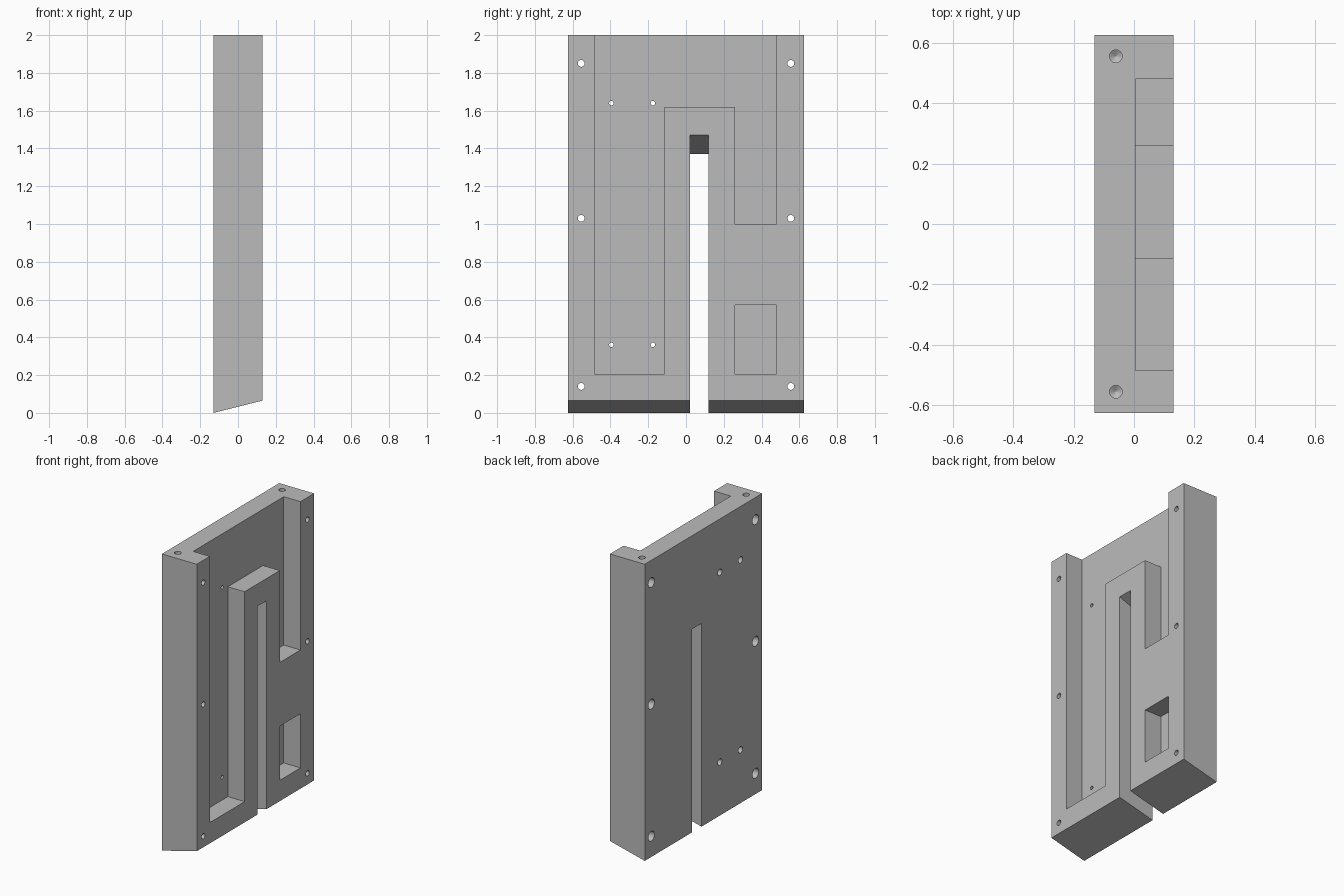
import bpy, bmesh, math
from mathutils import Matrix

if "Cube" in bpy.data.objects:
    bpy.data.objects.remove(bpy.data.objects["Cube"])

grey = bpy.data.materials.new("plain grey")
grey.use_nodes = True
colour = (0.5, 0.5, 0.5, 1)
grey.diffuse_color = colour
grey.node_tree.nodes["Principled BSDF"].inputs["Base Color"].default_value = colour

HX, HY = 0.13, 0.625       # half thickness, half width
FLOOR = 0.005              # pocket floor


def add_object(name, bm):
    bmesh.ops.recalc_face_normals(bm, faces=bm.faces)
    mesh = bpy.data.meshes.new(name)
    bm.to_mesh(mesh)
    bm.free()
    mesh.materials.append(grey)
    ob = bpy.data.objects.new(name, mesh)
    bpy.context.collection.objects.link(ob)
    return ob


def prism(name, points, shift):
    """Extrude a closed 3D outline by a vector."""
    bm = bmesh.new()
    face = bm.faces.new([bm.verts.new(p) for p in points])
    result = bmesh.ops.extrude_face_region(bm, geom=[face])
    moved = [g for g in result["geom"] if isinstance(g, bmesh.types.BMVert)]
    bmesh.ops.translate(bm, verts=moved, vec=shift)
    return add_object(name, bm)


def lathe(name, profile, matrix, sides=24):
    """Closed turned solid from (radius, height) points along local z."""
    bm = bmesh.new()
    rings = []
    for r, h in profile:
        rings.append([bm.verts.new((r * math.cos(a), r * math.sin(a), h))
                      for a in (math.tau * i / sides for i in range(sides))])
    for low, high in zip(rings, rings[1:]):
        for i in range(sides):
            j = (i + 1) % sides
            bm.faces.new((low[i], low[j], high[j], high[i]))
    bm.faces.new(rings[0])
    bm.faces.new(rings[-1])
    bmesh.ops.transform(bm, matrix=matrix, verts=bm.verts)
    return add_object(name, bm)


# Plate with a bevelled underside
plate = prism("plate", [(-HX, -HY, 0), (HX, -HY, 0.065), (HX, -HY, 2), (-HX, -HY, 2)],
              (0, 2 * HY, 0))
cutters = []

# Through slot with a sloping top
E = HX + 0.1
rise = 0.1 / (2 * HX) * 0.1
cutters.append(prism("slot_cutter",
                     [(-E, 0.02, -0.2), (E, 0.02, -0.2),
                      (E, 0.02, 1.47 + rise), (-E, 0.02, 1.37 - rise)], (0, 0.1, 0)))

# Hooked channel open at the top, and the small pocket
channel = [(-0.485, 2.2), (-0.485, 0.205), (-0.115, 0.205), (-0.115, 1.62),
           (0.26, 1.62), (0.26, 1.0), (0.48, 1.0), (0.48, 2.2)]
pocket = [(0.26, 0.205), (0.48, 0.205), (0.48, 0.57), (0.26, 0.57)]
for name, outline in (("channel_cutter", channel), ("pocket_cutter", pocket)):
    cutters.append(prism(name, [(FLOOR, y, z) for y, z in outline], (0.4, 0, 0)))

# Stepped screw holes, wider at the back
along_x = Matrix.Rotation(math.pi / 2, 4, "Y")


def screw_hole(name, y, z, wide, narrow, depth):
    profile = [(wide, -E), (wide, -HX + depth), (narrow, -HX + depth), (narrow, E)]
    cutters.append(lathe(name, profile, Matrix.Translation((0, y, z)) @ along_x))


for z in (0.14, 1.03, 1.85):
    for y in (-0.555, 0.555):
        screw_hole("edge_hole_cutter", y, z, 0.033, 0.018, 0.12)
for z in (0.36, 1.64):
    for y in (-0.395, -0.175):
        screw_hole("inner_hole_cutter", y, z, 0.022, 0.012, 0.06)

# Blind drilled holes in the top edge
for y in (-0.555, 0.555):
    cutters.append(lathe("top_hole_cutter", [(0.0005, 1.89), (0.021, 1.903), (0.021, 2.1)],
                         Matrix.Translation((-0.06, y, 0))))

for cutter in cutters:
    cutter.hide_render = True
    cut = plate.modifiers.new(cutter.name, "BOOLEAN")
    cut.operation = "DIFFERENCE"
    cut.solver = "EXACT"
    cut.object = cutter

# Bake the cuts and drop the cutters
bpy.context.view_layer.update()
baked = bpy.data.meshes.new_from_object(
    plate.evaluated_get(bpy.context.evaluated_depsgraph_get()))
plate.modifiers.clear()
plate.data = baked
for cutter in cutters:
    bpy.data.objects.remove(cutter)
baked.materials.clear()
baked.materials.append(grey)
for poly in baked.polygons:
    poly.material_index = 0

bpy.ops.object.select_all(action="DESELECT")
plate.select_set(True)
bpy.context.view_layer.objects.active = plate
bpy.ops.object.shade_smooth_by_angle(angle=math.radians(30))
